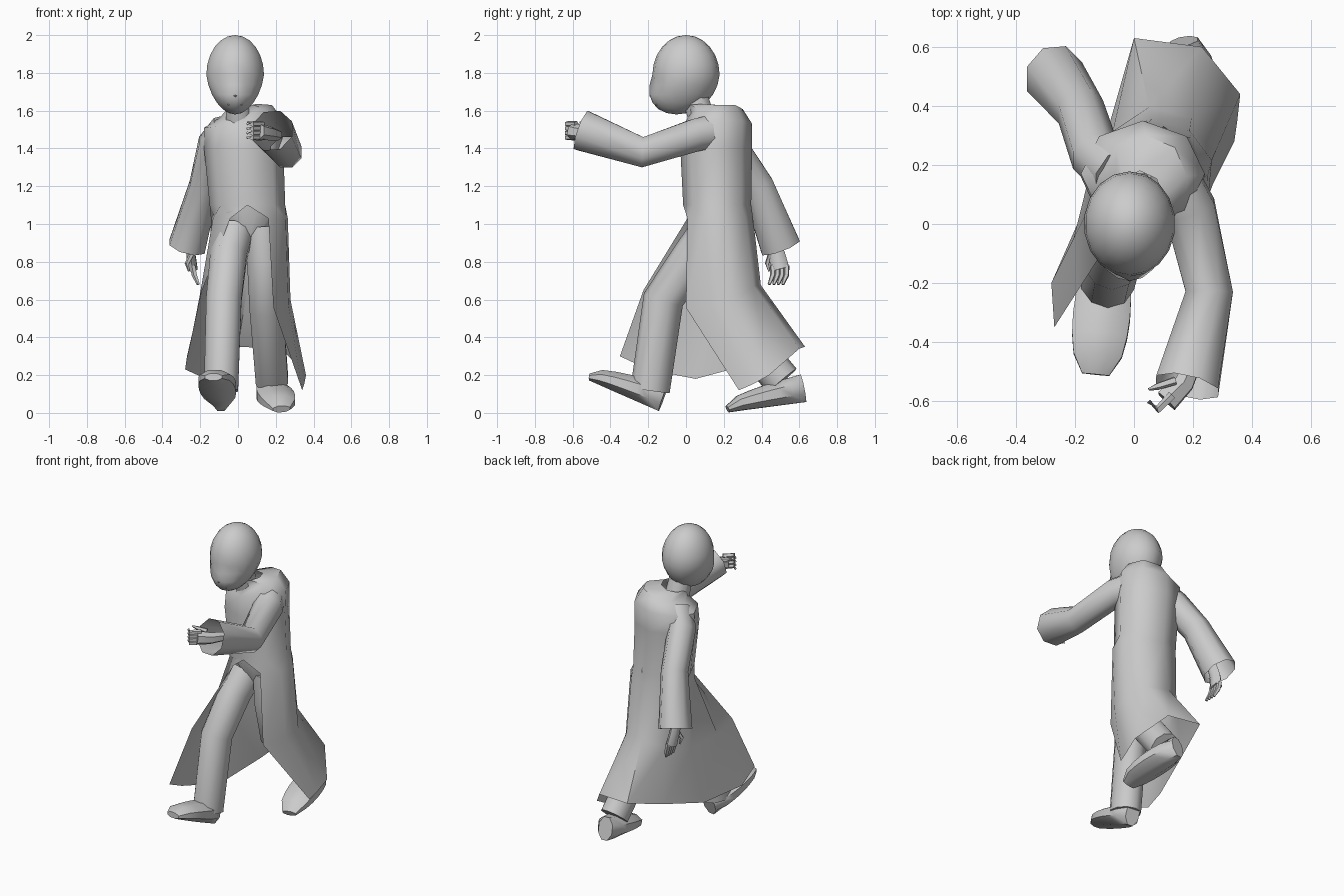
import bpy, bmesh, math
from mathutils import Vector

cube = bpy.data.objects.get("Cube")
if cube:
    bpy.data.objects.remove(cube)

grey = bpy.data.materials.new("plain grey")
grey.use_nodes = True
tone = (0.6, 0.6, 0.6, 1)
grey.diffuse_color = tone
grey.node_tree.nodes["Principled BSDF"].inputs["Base Color"].default_value = tone


def finish(name, bm, angle=50):
    """Turn a bmesh into a named, coloured, smooth object."""
    bmesh.ops.remove_doubles(bm, verts=bm.verts, dist=0.0005)
    bmesh.ops.recalc_face_normals(bm, faces=bm.faces)
    mesh = bpy.data.meshes.new(name)
    bm.to_mesh(mesh)
    bm.free()
    mesh.materials.append(grey)
    obj = bpy.data.objects.new(name, mesh)
    bpy.context.collection.objects.link(obj)
    bpy.ops.object.select_all(action="DESELECT")
    obj.select_set(True)
    bpy.context.view_layer.objects.active = obj
    bpy.ops.object.shade_smooth_by_angle(angle=math.radians(angle))


def skin(name, rows, closed=True, open_end=False):
    """Skin neighbouring rows of points into one surface."""
    bm = bmesh.new()
    grid = [[bm.verts.new(point) for point in row] for row in rows]
    count = len(grid[0])
    for low, high in zip(grid, grid[1:]):
        for i in range(count if closed else count - 1):
            j = (i + 1) % count
            bm.faces.new((low[i], low[j], high[j], high[i]))
    if closed:
        bm.faces.new(grid[0])
        if not open_end:
            bm.faces.new(grid[-1])
    finish(name, bm)


def loft(name, path, widths, depths, sides=8, open_end=False):
    """Loft ellipses along a path, each square to the path."""
    spots = [Vector(point) for point in path]
    last = len(spots) - 1
    rows = []
    for k, spot in enumerate(spots):
        ahead = (spots[min(k + 1, last)] - spots[max(k - 1, 0)]).normalized()
        side = Vector((1, 0, 0))
        side = (side - ahead * side.dot(ahead)).normalized()
        up = ahead.cross(side)
        turns = [math.tau * (i + 0.5) / sides for i in range(sides)]
        rows.append([spot + side * widths[k] * math.cos(turn)
                     + up * depths[k] * math.sin(turn) for turn in turns])
    skin(name, rows, open_end=open_end)


def limb(name, path, start, end, flare=1, depth=1, sides=8, open_end=False):
    """Tapered tube whose last ring is widened or narrowed by a factor."""
    last = len(path) - 1
    radii = [start + (end - start) * k / last for k in range(last + 1)]
    radii[last] *= flare
    loft(name, path, radii, [r * depth for r in radii], sides, open_end)


def shoe(name, heel, toe, steps=6):
    """Shoe on a sole line, rounded in plan and sloping down to the toe."""
    heel, toe = Vector(heel), Vector(toe)
    path, widths, heights = [], [], []
    for k in range(steps + 1):
        t = k / steps
        height = 0.02 + 0.06 * math.sqrt(1 - t)
        path.append(heel.lerp(toe, t) + Vector((0, 0, height)))
        widths.append(0.05 + 0.055 * math.sqrt(abs(math.sin(math.pi * t))))
        heights.append(height)
    loft(name, path, widths, heights)


# Head: a sphere narrowed and drawn forward at the chin, with eye hollows
bm = bmesh.new()
bmesh.ops.create_uvsphere(bm, u_segments=18, v_segments=12, radius=1)
for v in bm.verts:
    x, y, z = v.co
    drop = max(0, -z)
    in_eye = 0.15 < abs(x) < 0.65 and -0.4 < z < -0.1 and y < 0
    v.co = (0.155 * x * (1 - 0.15 * drop) - 0.015,
            0.178 * y * (1 - 0.1 * drop) - 0.05 * drop * (1 - y) + 0.02 * in_eye,
            1.79 + 0.21 * z)
finish("head", bm, angle=60)
limb("nose", [(-0.015, -0.16, 1.76), (-0.015, -0.175, 1.68), (-0.015, -0.16, 1.66)],
     0.01, 0.03, flare=0.5, sides=6)
limb("lips", [(-0.05, -0.15, 1.635), (-0.015, -0.17, 1.635), (0.02, -0.15, 1.635)],
     0.01, 0.01, sides=6)
limb("neck", [(0.01, 0.1, 1.5), (0, 0.04, 1.7)], 0.08, 0.07)

# Tunic under the coat, ending in a low point at the crotch
limb("tunic", [(0.05, 0.17, 1.3), (0.06, 0.17, 1.05), (0.05, 0.13, 0.86)],
     0.15, 0.19, flare=0.2, sides=12)


def coat_row(x, y, z, width, depth, gap=0, slope=0, lean=0):
    """Nine points from the right front edge, round the back, to the left."""
    row = []
    for i in range(9):
        turn = gap + (math.tau - 2 * gap) * i / 8
        across, back = -width * math.sin(turn), -depth * math.cos(turn)
        row.append(Vector((x + across, y + back, z + slope * across + lean * back)))
    return row


# Coat: closed chest and a skirt open at the front, swinging with the stride
collar = coat_row(0.02, 0.09, 1.62, 0.08, 0.09, slope=0.2)
yoke = coat_row(0.04, 0.16, 1.595, 0.14, 0.14, slope=0.25, lean=0.1)
shoulder = coat_row(0.03, 0.17, 1.53, 0.21, 0.18, slope=0.1)
chest = coat_row(0.03, 0.16, 1.4, 0.21, 0.19)
belly = coat_row(0.05, 0.165, 1.1, 0.2, 0.18)
waist = coat_row(0.06, 0.17, 1.03, 0.21, 0.185, gap=0.5)
hem = [Vector(point) for point in (
    (-0.27, -0.35, 0.3), (-0.28, -0.2, 0.23), (-0.17, 0.05, 0.18),
    (-0.08, 0.35, 0.26), (0, 0.63, 0.35), (0.23, 0.6, 0.34),
    (0.36, 0.44, 0.2), (0.35, 0.35, 0.15), (0.34, 0.28, 0.12))]
knee = []
for i, (top, low) in enumerate(zip(waist, hem)):
    swing = 0.15 + 0.5 * max(0, 1 - i / 3)
    point = top.lerp(low, swing)
    if i == 8:
        point.y = 0
    point.z = top.lerp(low, 0.52).z
    knee.append(point)
skin("coat", [collar, yoke, shoulder, chest, belly, waist, knee, hem], closed=False)

# Sleeves, flared and open at the cuff
limb("left_sleeve", [(0.1, 0.2, 1.5), (0.19, 0.05, 1.47), (0.255, -0.23, 1.38),
     (0.18, -0.55, 1.495)], 0.1, 0.08, flare=1.45, open_end=True)
limb("right_sleeve", [(-0.06, 0.17, 1.5), (-0.13, 0.23, 1.42), (-0.18, 0.38, 1.2),
     (-0.27, 0.5, 0.88)], 0.09, 0.08, flare=1.3, depth=1.1, open_end=True)

# Hands: a palm, four curled fingers and a thumb
limb("left_palm", [(0.21, -0.45, 1.47), (0.17, -0.54, 1.48), (0.11, -0.6, 1.49)],
     0.03, 0.045, sides=6)
limb("right_palm", [(-0.25, 0.45, 0.92), (-0.25, 0.48, 0.84), (-0.24, 0.5, 0.76)],
     0.025, 0.03, depth=1.6, sides=6)
for k in range(4):
    shift = 0.024 * k
    z, y = 1.53 - shift, 0.46 + shift
    limb(f"left_finger_{k}", [(0.13, -0.58, z), (0.08, -0.63, z), (0.05, -0.6, z)],
         0.016, 0.014, flare=0.6, sides=5)
    limb(f"right_finger_{k}", [(-0.24, y, 0.78), (-0.23, y, 0.73), (-0.21, y - 0.02, 0.68)],
         0.016, 0.014, flare=0.6, sides=5)
limb("left_thumb", [(0.14, -0.53, 1.52), (0.08, -0.55, 1.53), (0.05, -0.56, 1.54)],
     0.015, 0.01, flare=0.5, sides=5)
limb("right_thumb", [(-0.24, 0.45, 0.85), (-0.27, 0.43, 0.79), (-0.26, 0.44, 0.75)],
     0.015, 0.01, flare=0.5, sides=5)

# Trouser legs in mid stride
limb("right_leg", [(-0.02, 0.13, 0.95), (-0.05, 0.04, 0.83), (-0.075, -0.12, 0.6),
     (-0.09, -0.19, 0.12)], 0.105, 0.095, depth=1.1, sides=10)
limb("left_leg", [(0.13, 0.15, 0.98), (0.14, 0.14, 0.8), (0.15, 0.18, 0.56),
     (0.18, 0.51, 0.17)], 0.1, 0.09, depth=1.1, sides=10)

# Shoes: the right lands on its heel, the left pushes off
shoe("right_shoe", (-0.09, -0.12, 0), (-0.13, -0.51, 0.17))
shoe("left_shoe", (0.17, 0.62, 0.05), (0.23, 0.22, 0))
